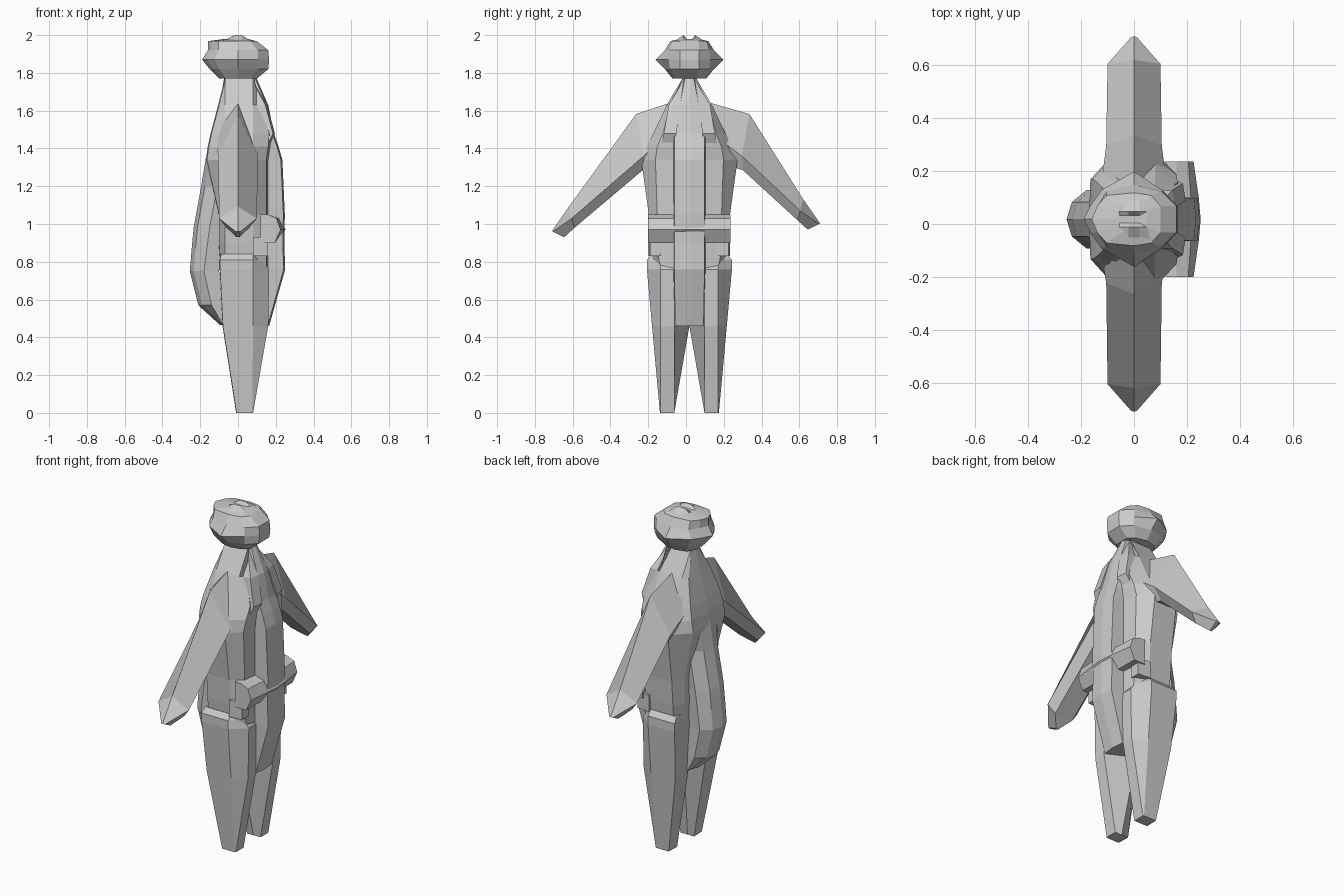
import bpy, bmesh

grey = bpy.data.materials.new("plain_grey")
grey.diffuse_color = (0.6, 0.6, 0.6, 1)
CY = 0.018  # centre line in y


def loft(name, rings):
    """Join equal-length closed rings of points and cap both ends."""
    bm = bmesh.new()
    vs = [[bm.verts.new(p) for p in r] for r in rings]
    n = len(rings[0])
    for a, b in zip(vs, vs[1:]):
        for i in range(n):
            j = (i + 1) % n
            bm.faces.new((a[i], a[j], b[j], b[i]))
    bm.faces.new(vs[0][::-1])
    bm.faces.new(vs[-1])
    bmesh.ops.remove_doubles(bm, verts=bm.verts, dist=0.0005)
    bmesh.ops.recalc_face_normals(bm, faces=bm.faces)
    me = bpy.data.meshes.new(name)
    bm.to_mesh(me)
    bm.free()
    me.materials.append(grey)
    ob = bpy.data.objects.new(name, me)
    bpy.context.collection.objects.link(ob)
    return ob


def mirrored(half, z):
    """Half outline (x, y) from front to back, first and last on the centre line."""
    right = [(x, CY + y, z) for x, y in half]
    left = [(x, CY - y, z) for x, y in half[-2:0:-1]]
    return right + left


# torso with a proud central column:
# z, front x, column half width, chest x, chest half width, side half width, back x, back half width
body = [
    (0.46, 0.165, 0.075, 0.10, 0.08, 0.085, -0.07, 0.08),
    (0.76, 0.25, 0.08, 0.16, 0.15, 0.19, -0.09, 0.13),
    (0.90, 0.245, 0.08, 0.16, 0.18, 0.205, -0.10, 0.14),
    (1.05, 0.248, 0.08, 0.16, 0.17, 0.215, -0.10, 0.14),
    (1.34, 0.235, 0.08, 0.16, 0.18, 0.255, -0.165, 0.15),
    (1.41, 0.215, 0.08, 0.17, 0.17, 0.23, -0.155, 0.15),
    (1.48, 0.19, 0.08, 0.175, 0.14, 0.19, -0.14, 0.14),
    (1.63, 0.16, 0.05, 0.125, 0.10, 0.12, -0.10, 0.10),
    (1.79, 0.09, 0.02, 0.05, 0.025, 0.025, -0.06, 0.02),
]
loft("torso", [mirrored([(f, 0), (f - 0.008, fw), (cx, fw + 0.005), (cx - 0.01, cw),
                         (0.08, sw), (-0.07, sw), (b, bw), (b - 0.005, 0)], z)
               for z, f, fw, cx, cw, sw, b, bw in body])

for s, side in ((1, "left"), (-1, "right")):
    # leg: flat front face, outer face, sloping inner face
    def leg_ring(z, x0, x1, inner, outer):
        xo = min(0.08, x1 - 0.005)
        return [(x, CY + s * y, z) for x, y in
                ((x1, 0.08), (x1, 0.152), (xo, outer), (x0, outer),
                 (x0 - 0.002, 0.08), ((x0 + xo) / 2, inner))]
    loft(side + "_leg", [
        leg_ring(0.0, -0.008, 0.08, 0.08, 0.156),
        leg_ring(0.46, -0.08, 0.16, 0.0, 0.198),
        leg_ring(0.76, -0.095, 0.165, 0.0, 0.225),
        leg_ring(0.81, -0.095, 0.13, 0.0, 0.225),
        leg_ring(0.84, -0.09, 0.09, 0.0, 0.20)])

    # arm: shoulder root, shoulder, wrist and pointed hand, each a diamond section
    dz = 0.02 if s > 0 else -0.02

    def arm_ring(w, t, m, b, shift=0.0):
        return [(x, s * p[0] + shift, p[1]) for x, p in
                ((0, t), (w, m), (w * 0.6, b), (-w * 0.6, b), (-w, m))]
    loft(side + "_arm", [
        arm_ring(0.13, (0.08, 1.65), (0.09, 1.50), (0.12, 1.34), CY),
        arm_ring(0.105, (0.30, 1.582), (0.26, 1.36), (0.265, 1.285), 2 * CY),
        arm_ring(0.10, (0.62, 1.112 + dz), (0.605, 1.05 + dz), (0.59, 1.0 + dz)),
        arm_ring(0.012, (0.71, 0.983 + dz), (0.705, 0.98 + dz), (0.645, 0.95 + dz))])

    # ridge running from the neck down the chest, undercut at its lower end
    loft(side + "_chest_ridge", [
        [(x, CY + s * y, z) for x, y in ((f - 0.06, i), (f, i), (f - 0.01, w), (f - 0.06, w))]
        for z, f, i, w in ((1.41, 0.165, 0.07, 0.15), (1.48, 0.195, 0.07, 0.135),
                           (1.63, 0.155, 0.045, 0.11), (1.77, 0.08, 0.01, 0.025))])

    # pouch hanging under each end of the belt
    loft(side + "_pouch", [
        [(x, CY + s * y, z) for x, y in ((0.08, 0.15), (0.16, 0.15), (0.16, 0.208), (0.08, 0.216))]
        for z in (0.83, 0.93)])

# straight belt bar with a raised middle edge and a small central peak
loft("belt", [
    [(x, CY + y, z) for x, z in
     ((0.12, 0.90), (0.195, 0.90), (0.225 + p, 0.97), (0.205 + p / 2, 1.03),
      (0.16, 1.05), (0.12, 1.05))]
    for y, p in ((-0.218, 0), (-0.08, 0.02), (0, 0.027), (0.08, 0.02), (0.218, 0))])

# long back piece, bulging at the hips
loft("back_piece", [
    mirrored([(inner + 0.08, 0), (inner + 0.08, w), (inner, w + 0.02), (outer + 0.02, w - 0.025),
              (outer, 0)], z)
    for z, inner, outer, w in (
        (0.465, -0.08, -0.095, 0.07), (0.57, -0.14, -0.21, 0.085),
        (0.75, -0.18, -0.255, 0.09), (0.87, -0.165, -0.245, 0.09),
        (0.98, -0.15, -0.235, 0.09), (1.20, -0.11, -0.195, 0.09),
        (1.34, -0.13, -0.172, 0.11), (1.48, -0.11, -0.142, 0.10))])

# head: faceted rings, pointed at both sides and at the rear
head = [
    (1.77, 0.10, 0.045, 0.075, 0.09, -0.10),
    (1.82, 0.16, 0.05, 0.105, 0.13, -0.15),
    (1.87, 0.165, 0.05, 0.11, 0.18, -0.19),
    (1.92, 0.16, 0.05, 0.105, 0.13, -0.16),
    (1.968, 0.10, 0.05, 0.09, 0.10, -0.16),
    (1.98, 0.05, 0.03, 0.05, 0.05, -0.07),
]
loft("head", [mirrored([(f, 0), (f, fw), (f * 0.65, w), (0, sw), (b * 0.65, w),
                        (b * 0.87, fw), (b, 0)], z)
              for z, f, fw, w, sw, b in head])

# two low crown bumps with a shallow groove between them
for s, side in ((1, "left"), (-1, "right")):
    loft(side + "_crown_bump", [
        [(x, CY + s * 0.002, 1.965), (x, CY + s * 0.03, h), (x, CY + s * 0.085, 1.965)]
        for x, h in ((-0.08, 1.967), (-0.02, 2.0), (0.02, 2.0), (0.07, 1.967))])
